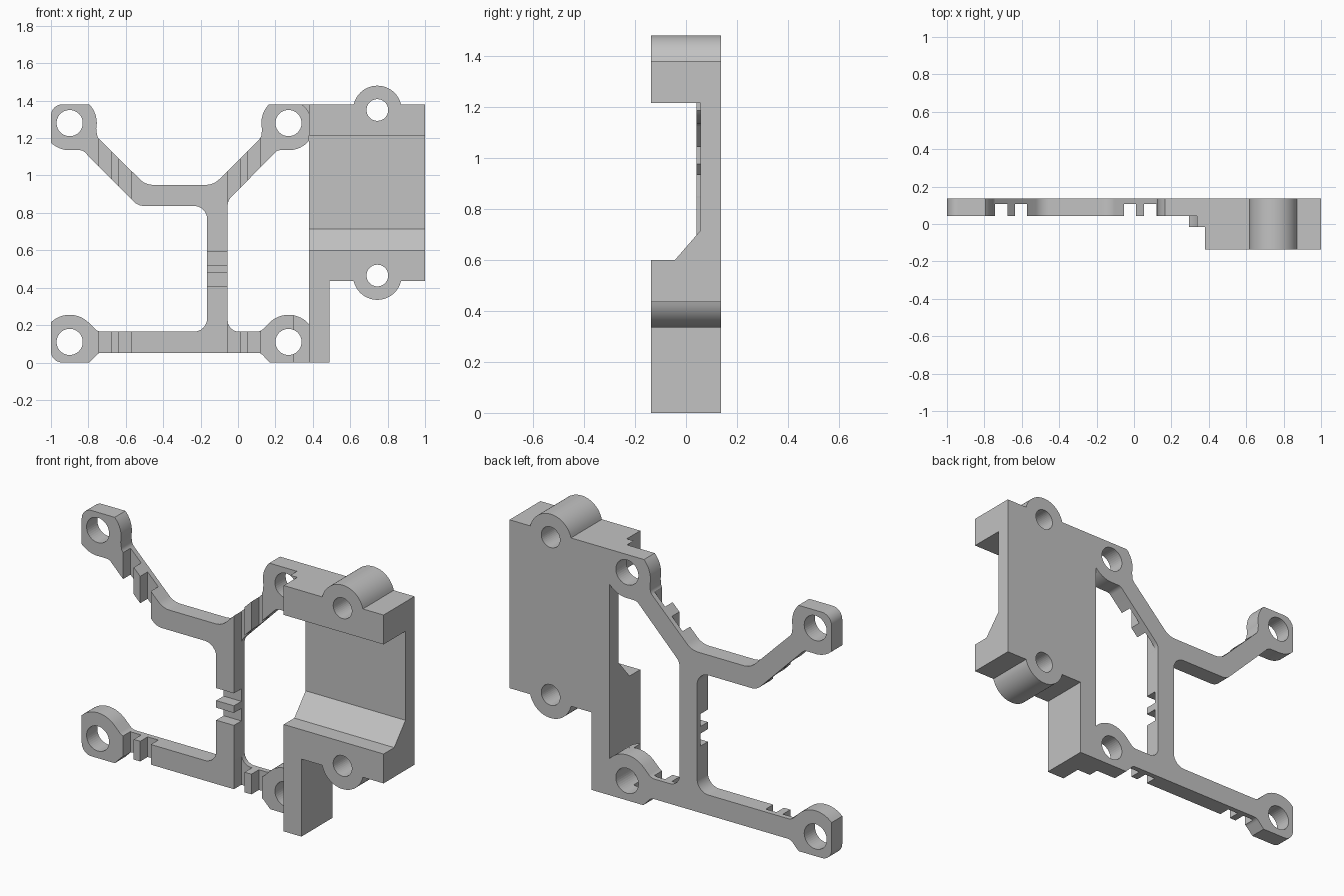
import bpy, bmesh, math
from mathutils import Vector

cube = bpy.data.objects.get("Cube")
if cube:
    bpy.data.objects.remove(cube)

grey = bpy.data.materials.new("plain grey")
grey.use_nodes = True
colour = (0.54, 0.54, 0.54, 1)
grey.diffuse_color = colour
grey.node_tree.nodes["Principled BSDF"].inputs["Base Color"].default_value = colour

BACK, FRONT, PLATE = 0.137, -0.137, 0.042   # y of the main faces


def arc(cx, cz, r, a0, a1, n=14):
    """Points on a circle between two angles in degrees."""
    angles = [math.radians(a0 + (a1 - a0) * i / n) for i in range(n + 1)]
    return [(cx + r * math.cos(a), cz + r * math.sin(a)) for a in angles]


def rounded(points, steps=8):
    """Closed outline; a third value on a point rounds that corner."""
    out = []
    for i, p in enumerate(points):
        here = Vector(p[:2])
        if len(p) < 3:
            out.append(here)
            continue
        u = (Vector(points[i - 1][:2]) - here).normalized()
        v = (Vector(points[(i + 1) % len(points)][:2]) - here).normalized()
        half = u.angle(v) / 2
        r = p[2]
        centre = here + (u + v).normalized() * r / math.sin(half)
        start = here + u * r / math.tan(half) - centre
        end = here + v * r / math.tan(half) - centre
        out += [centre + start.lerp(end, k / steps).normalized() * r for k in range(steps + 1)]
    return out


def prism(name, outline, lo, hi, along="y"):
    """Extrude an outline along y (x, z points) or along x (y, z points)."""
    def place(p, d):
        return (p[0], d, p[1]) if along == "y" else (d, p[0], p[1])
    bm = bmesh.new()
    face = bm.faces.new([bm.verts.new(place(p, lo)) for p in outline])
    ext = bmesh.ops.extrude_face_region(bm, geom=[face])
    shift = Vector(place((0, 0), hi - lo))
    bmesh.ops.translate(bm, vec=shift, verts=[g for g in ext["geom"] if isinstance(g, bmesh.types.BMVert)])
    bmesh.ops.recalc_face_normals(bm, faces=bm.faces)
    mesh = bpy.data.meshes.new(name)
    bm.to_mesh(mesh)
    bm.free()
    obj = bpy.data.objects.new(name, mesh)
    mesh.materials.append(grey)
    bpy.context.collection.objects.link(obj)
    return obj


def box(name, x0, x1, z0, z1, lo, hi):
    return prism(name, [(x0, z0), (x1, z0), (x1, z1), (x0, z1)], lo, hi)


def cut(target, cutters):
    """Subtract cutters with boolean modifiers."""
    for c in cutters:
        c.hide_render = True
        c.hide_set(True)
        mod = target.modifiers.new("cut " + c.name, "BOOLEAN")
        mod.operation = "DIFFERENCE"
        mod.solver = "EXACT"
        mod.object = c


def bore(name, cx, cz, r):
    return prism(name, arc(cx, cz, r, 0, 360, 40)[:-1], -0.3, 0.3)


# Screw pad centres
LX, RX, LOW, HIGH, PAD = -0.9, 0.27, 0.11, 1.28, 0.145

# Branching frame with four screw pads, traced as one outline
frame_outline = rounded(
    [(-1, 0, 0.06), (-0.795, 0), (-0.745, 0.052, 0.04), (0.12, 0.052, 0.04), (0.17, 0), (0.38, 0)]
    + arc(RX, LOW, PAD, 40.6, 135)
    + [(0.12, 0.165, 0.05), (-0.055, 0.165, 0.06), (-0.055, 0.865, 0.06), (0.21, 1.135, 0.04)]
    + arc(RX, HIGH, PAD, -95, -40.6)
    + [(0.38, 1.38)]
    + arc(RX, HIGH, PAD, 136.4, 192)
    + [(0.125, 1.205, 0.04), (-0.13, 0.95, 0.1), (-0.495, 0.95, 0.1), (-0.752, 1.205, 0.04)]
    + arc(LX, HIGH, PAD, -12, 43.6)
    + [(-1, 1.38, 0.06)]
    + arc(LX, HIGH, PAD, 226.4, 275)
    + [(-0.83, 1.135, 0.04), (-0.535, 0.837, 0.08), (-0.165, 0.837, 0.07),
       (-0.165, 0.165, 0.07), (-0.75, 0.165, 0.05)]
    + arc(LX, LOW, PAD, 45, 133.6))
frame = prism("branching_frame", frame_outline, PLATE, BACK)

pad_bores = [bore("pad_bore", x, z, 0.07) for x in (LX, RX) for z in (LOW, HIGH)]
grooves = [box("arm_groove", x, x + 0.066, -0.1, 1.5, -0.1, 0.108)
           for x in (-0.743, -0.637, -0.0545, 0.054)]
grooves += [box("post_groove", -0.3, 0.1, z, z + 0.07, -0.1, 0.108) for z in (0.41, 0.52)]
cut(frame, pad_bores + grooves)

# Deep block with a lower leg and two round bosses
BOSS_X, BOSS_R, LOW_BOSS, HIGH_BOSS = 0.745, 0.13, 0.465, 1.35
block_outline = ([(0.38, 0), (0.49, 0), (0.49, 0.435)]
                 + arc(BOSS_X, LOW_BOSS, BOSS_R, 193.3, 346.7, 24)
                 + [(1, 0.435), (1, 1.38)]
                 + arc(BOSS_X, HIGH_BOSS, BOSS_R, 13.3, 166.7, 24)
                 + [(0.38, 1.38)])
block = prism("bracket_block", block_outline, FRONT, BACK)
pocket = prism("pocket_cutter", [(-0.3, 0.6), (-0.043, 0.6), (0.057, 0.715), (0.057, 1.215), (-0.3, 1.215)],
               0.2, 1.2, "x")
cut(block, [pocket] + [bore("boss_bore", BOSS_X, z, 0.058) for z in (LOW_BOSS, HIGH_BOSS)])

# Small raised steps where the right pads meet the block
low_step = prism("lower_pad_step", [(0.295, 0), (0.38, 0)] + arc(RX, LOW, PAD, 40.6, 80), -0.017, PLATE)
cut(low_step, [pad_bores[2]])
high_step = prism("upper_pad_step", [(0.38, 1.38)] + arc(RX, HIGH, 0.12, 56.4, 23.6), -0.017, PLATE)

# Smooth round walls, keep hard edges sharp
for part in (frame, block, low_step, high_step):
    bpy.ops.object.select_all(action="DESELECT")
    part.select_set(True)
    bpy.context.view_layer.objects.active = part
    bpy.ops.object.shade_smooth_by_angle(angle=math.radians(30))
